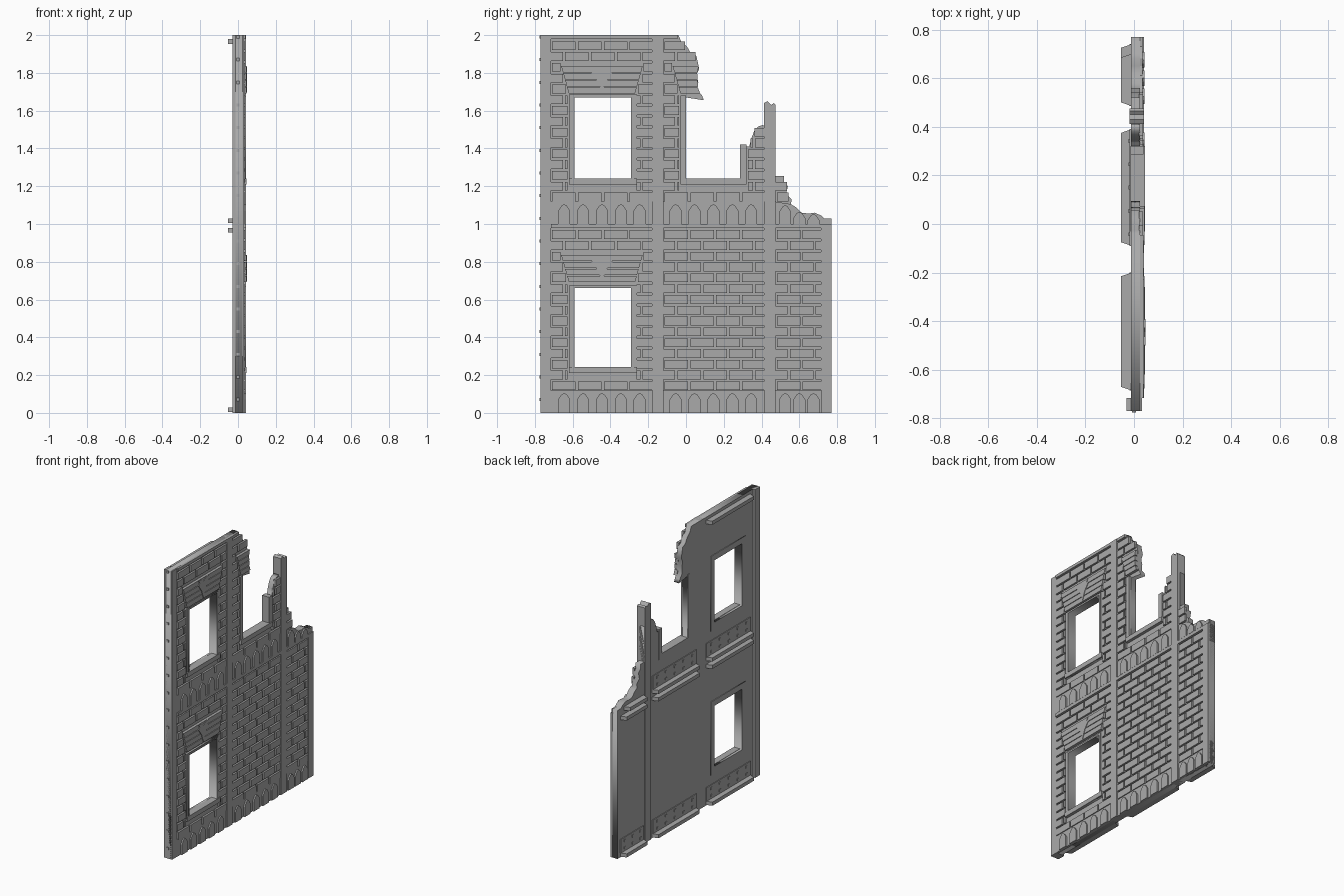
import bpy, bmesh, math

if "Cube" in bpy.data.objects:
    bpy.data.objects.remove(bpy.data.objects["Cube"])

stone = bpy.data.materials.new("grey_stone")
stone.diffuse_color = (0.40, 0.40, 0.40, 1)
stone.use_nodes = True
stone.node_tree.nodes["Principled BSDF"].inputs["Base Color"].default_value = stone.diffuse_color


def finish(name, mesh):
    mesh.materials.clear()
    mesh.materials.append(stone)
    ob = bpy.data.objects.new(name, mesh)
    bpy.context.collection.objects.link(ob)
    return ob


def prisms(name, loops, x0, x1):
    """Extrude each (y, z) outline from x0 to x1, all in one object."""
    bm = bmesh.new()
    for loop in loops:
        lo = [bm.verts.new((x0, y, z)) for y, z in loop]
        hi = [bm.verts.new((x1, y, z)) for y, z in loop]
        bm.faces.new(lo)
        bm.faces.new(hi)
        for i in range(len(loop)):
            j = (i + 1) % len(loop)
            bm.faces.new((lo[i], lo[j], hi[j], hi[i]))
    bmesh.ops.recalc_face_normals(bm, faces=bm.faces)
    me = bpy.data.meshes.new(name)
    bm.to_mesh(me)
    bm.free()
    return finish(name, me)


def pierced(name, loops, x0, x1):
    """Extrude an outline with holes, using a filled curve."""
    cu = bpy.data.curves.new(name, 'CURVE')
    cu.dimensions, cu.fill_mode = '2D', 'BOTH'
    cu.extrude = (x1 - x0) / 2
    for loop in loops:
        sp = cu.splines.new('POLY')
        sp.points.add(len(loop) - 1)
        for p, (y, z) in zip(sp.points, loop):
            p.co = (y, z, 0, 1)
        sp.use_cyclic_u = True
    tmp = bpy.data.objects.new(name + "_curve", cu)
    bpy.context.collection.objects.link(tmp)
    dg = bpy.context.evaluated_depsgraph_get()
    me = bpy.data.meshes.new_from_object(tmp.evaluated_get(dg))
    bpy.data.objects.remove(tmp)
    ob = finish(name, me)
    ob.rotation_euler = (math.pi / 2, 0, math.pi / 2)
    ob.location.x = (x0 + x1) / 2
    return ob


def rect(y0, y1, z0, z1):
    return [(y0, z0), (y1, z0), (y1, z1), (y0, z1)]


def spans(loop, z):
    """Intervals of y that lie inside an outline at height z."""
    ys = []
    for (ya, za), (yb, zb) in zip(loop, loop[1:] + loop[:1]):
        if (za > z) != (zb > z):
            ys.append(ya + (z - za) * (yb - ya) / (zb - za))
    ys.sort()
    return list(zip(ys[::2], ys[1::2]))


# Ruined outline of the whole wall
right_break = [(.77, 1.03), (.73, 1.03), (.715, 1.045), (.68, 1.06), (.65, 1.055),
               (.61, 1.06), (.58, 1.09), (.555, 1.105), (.56, 1.13), (.53, 1.16),
               (.54, 1.2), (.52, 1.22), (.52, 1.255), (.475, 1.255)]
mid_break = [(.475, 1.5), (.41, 1.5), (.41, 1.525), (.38, 1.515), (.36, 1.49), (.345, 1.45),
             (.335, 1.41), (.285, 1.41), (.285, 1.24), (0, 1.24), (0, 1.67)]
top_break = [(.095, 1.655), (.085, 1.68), (.06, 1.71), (.065, 1.75), (.055, 1.79), (.07, 1.82),
             (.055, 1.89), (.025, 1.905), (.005, 1.94), (-.025, 1.965), (-.04, 2)]
outline = [(-.77, 0), (.77, 0)] + right_break + mid_break + top_break + [(-.77, 2)]
windows = [(-.59, -.29, .24, .66), (-.59, -.29, 1.24, 1.67)]
pierced("wall_core", [outline] + [rect(*w) for w in windows], -.013, .025)

# Pillars
prisms("corner_pillar", [rect(-.77, -.715, 0, 2)], -.03, .033)
prisms("middle_pillar", [rect(-.18, -.12, 0, 2)], -.013, .042)
prisms("broken_pillar", [[(.412, 0), (.475, 0), (.475, 1.63), (.465, 1.64), (.45, 1.63),
                          (.43, 1.65), (.412, 1.64)]], -.018, .042)
prisms("end_pillar", [rect(.715, .77, 0, 1)], -.013, .042)
prisms("corner_rivets", [rect(-.775, -.77, z - .008, z + .008)
                         for z in [.07 + .12 * i for i in range(17)]], -.008, .008)

# Bays between pillars: y range and picket centres
bays = [(-.715, -.18), (-.12, .412), (.475, .715)]
pickets = [[-.645 + .1 * i for i in range(5)], [-.055 + .1 * i for i in range(5)],
           [.525, .6, .675]]

# Horizontal bands and the course between the storeys
bands = [rect(a, b, 0, .118) for a, b in bays]
bands += [rect(a, b, 1, 1.118) for a, b in bays[:2]]
bands.append([(.475, 1), (.77, 1)] + right_break[:7] + [(.555, 1.105), (.475, 1.118)])
prisms("plinth_bands", bands, .02, .034)
prisms("storey_course", [rect(a, b, .978, 1) for a, b in bays], .02, .042)
prisms("top_course", [rect(-.715, -.18, 1.98, 2), rect(-.12, -.045, 1.98, 2)], .02, .04)

# Pointed pickets along both bands
arches = []
for base in (0, 1):
    for bay, centres in enumerate(pickets):
        for c in centres:
            top = .105
            if base and bay == 2:
                top = spans([(z, y) for y, z in outline], c)[-1][1] - 1 - .005
                top = min(top, .1)
            arches.append([(c - .032, base), (c + .032, base), (c + .032, base + top - .035),
                           (c + .014, base + top - .008), (c, base + top),
                           (c - .014, base + top - .008), (c - .032, base + top - .035)])
prisms("pickets", arches, .03, .043)

# Window surrounds: opening centre, base height
surrounds = [(-.445, 0), (-.445, 1), (.145, 1)]


def blocker(c, b):
    """Area kept free of bricks around a window."""
    return [(c - .182, b + .185), (c + .182, b + .185), (c + .182, b + .69),
            (c + .222, b + .842), (c - .222, b + .842), (c - .182, b + .69)]


# Brick courses in running bond, trimmed by the ruin and the windows
STEP, ROWS, GAP = .137, 15, .006
bricks = []
for storey in (0, 1):
    for r in range(ROWS):
        h = .858 / ROWS
        z0 = storey + .12 + r * h
        z1, zm = z0 + h - .011, z0 + h / 2
        solid = spans(outline, zm)
        holes = [s for c, b in surrounds for s in spans(blocker(c, b), zm)]
        for a, b in bays:
            y = a - (r % 2) * STEP / 2
            while y < b:
                for s0, s1 in solid:
                    pieces = [(max(y + GAP, a, s0), min(y + STEP - GAP, b, s1))]
                    for h0, h1 in holes:
                        pieces = [q for p0, p1 in pieces
                                  for q in ((p0, min(p1, h0)), (max(p0, h1), p1))]
                    bricks += [rect(p0, p1, z0, z1) for p0, p1 in pieces if p1 - p0 > .008]
                y += STEP
prisms("bricks", bricks, .02, .038)

# Frames, sills and back trims
for (y0, y1, z0, z1) in windows:
    hole = rect(y0, y1, z0, z1)
    pierced("window_frame", [rect(y0 - .03, y1 + .03, z0 - .03, z1 + .015), hole], -.01, .038)
    pierced("window_inner_frame", [rect(y0 - .014, y1 + .014, z0 - .014, z1 + .008), hole], -.01, .042)
    pierced("window_back_trim", [rect(y0 - .04, y1 + .04, z0 - .05, z1 + .04), hole], -.017, -.01)
    prisms("window_sill", [rect(y0 - .03, y1 + .03, z0 - .03, z0 + .002)], 0, .046)
prisms("broken_window_frame", [rect(-.03, 0, 1.24, 1.68), rect(.285, .32, 1.24, 1.42)], -.015, .04)
prisms("broken_window_sill", [rect(-.03, .32, 1.21, 1.242)], -.015, .046)

# Lintels of four lapped boards, the last one broken off
boards = []
for c, b in surrounds:
    for i in range(4):
        t0, t1 = i / 4, (i + .88) / 4
        z0, z1 = b + .692 + .148 * t0, b + .692 + .148 * t1
        w0, w1 = .175 + .042 * t0, .175 + .042 * t1
        r0, r1 = c + w0, c + w1
        if c > 0:
            r0, r1 = spans(outline, z0)[-1][1], spans(outline, z1)[-1][1]
        boards.append([(c - w0, z0), (r0, z0), (r1, z1), (c - w1, z1)])
prisms("lintel_boards", boards, .02, .044)

# Notched keystones on the whole lintels
half = [(0, .695), (.022, .755), (.055, .80), (.042, .812), (.052, .835), (.02, .83)]
keystone = half + [(0, .815)] + [(-y, z) for y, z in half[:0:-1]]
prisms("keystones", [[(y - .445, z + b) for y, z in keystone] for b in (0, 1)], .02, .048)


# Back ledges with chamfered ends
def ledge(name, y0, y1, z):
    ob = prisms(name, [rect(y0, y1, z, z + .025)], -.053, -.01)
    for v in ob.data.vertices:
        if v.co.x < -.03:
            v.co.y += .015 if v.co.y < (y0 + y1) / 2 else -.015


ledge_bays = [(-.685, -.2), (-.09, .39), (.485, .74)]
for y0, y1 in ledge_bays:
    for z in (.004, .954, 1.005):
        ledge("back_ledge", y0, y1 if z < 1 else min(y1, .7), z)
ledge("back_ledge", -.685, -.2, 1.954)

# Back plates with two rows of studs
plates, studs = [], []
for b in (0, 1):
    for y0, y1 in ledge_bays[:3 - b]:
        plates.append(rect(y0, y1, b + .03, b + .125))
        n = max(3, round((y1 - y0) / .09))
        for i in range(n):
            y = y0 + (i + .5) * (y1 - y0) / n
            studs += [rect(y - .008, y + .008, b + z, b + z + .016) for z in (.045, .095)]
prisms("back_plates", plates, -.018, -.01)
prisms("back_studs", studs, -.022, -.015)
